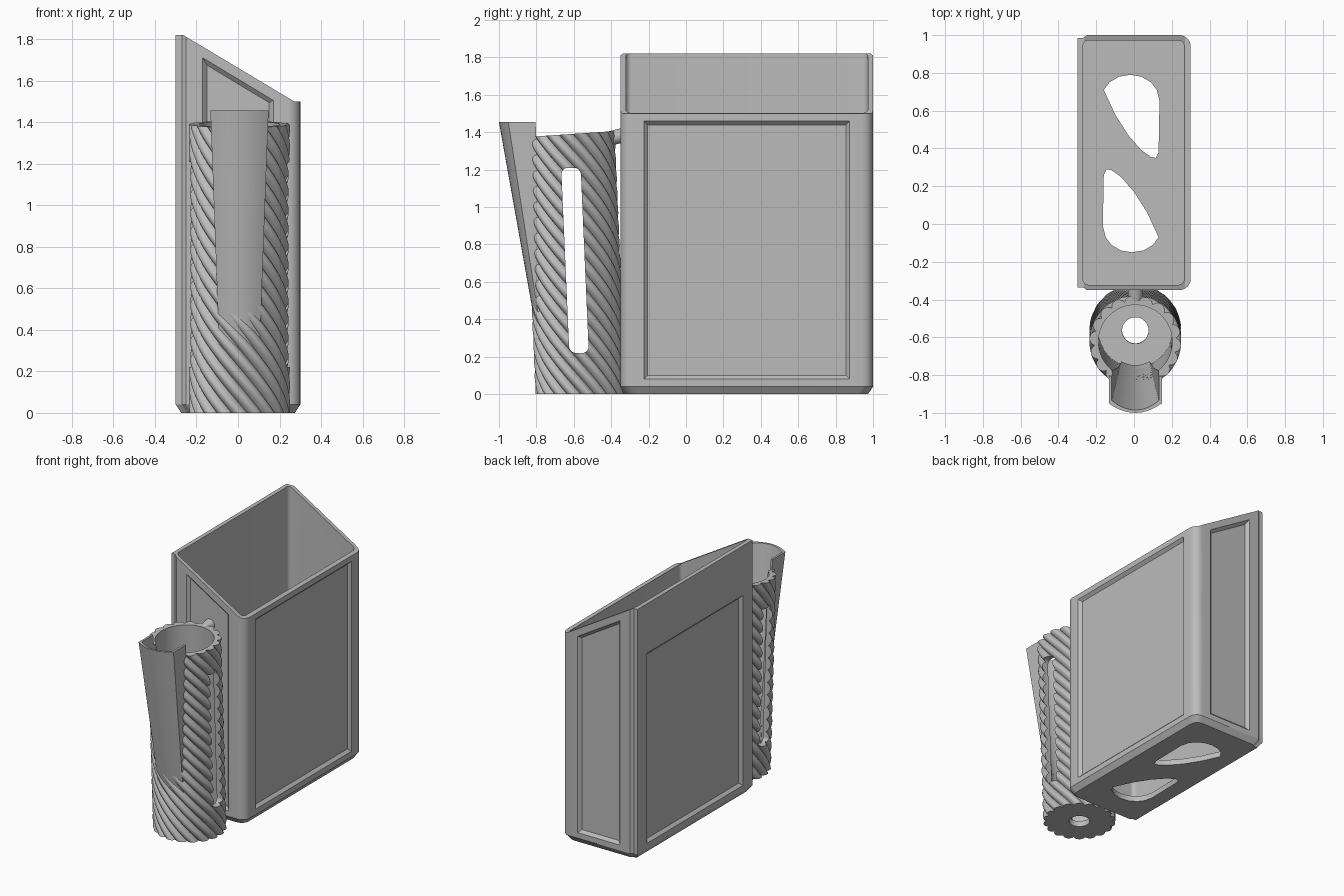
import bpy, bmesh
from math import sin, cos, pi, radians, sqrt

if "Cube" in bpy.data.objects:
    bpy.data.objects.remove(bpy.data.objects["Cube"])

grey = bpy.data.materials.new("plain grey")
grey.use_nodes = True
grey.diffuse_color = (0.5, 0.5, 0.5, 1)
grey.node_tree.nodes["Principled BSDF"].inputs["Base Color"].default_value = (0.5, 0.5, 0.5, 1)


def loft(name, rings, wrap=None):
    """Skin rings of equal length; cap the ends, or close the loop with an index shift."""
    bm = bmesh.new()
    rows = [[bm.verts.new(p) for p in ring] for ring in rings]
    n = len(rows[0])

    def bridge(a, b, shift=0):
        for i in range(n):
            j = (i + 1) % n
            bm.faces.new((a[i], a[j], b[(j - shift) % n], b[(i - shift) % n]))

    for a, b in zip(rows, rows[1:]):
        bridge(a, b)
    if wrap is None:
        bm.faces.new(rows[0])
        bm.faces.new(rows[-1])
    else:
        bridge(rows[-1], rows[0], wrap)
    bmesh.ops.recalc_face_normals(bm, faces=bm.faces)
    mesh = bpy.data.meshes.new(name)
    bm.to_mesh(mesh)
    bm.free()
    mesh.materials.append(grey)
    ob = bpy.data.objects.new(name, mesh)
    bpy.context.collection.objects.link(ob)
    return ob


def activate(ob):
    bpy.ops.object.select_all(action='DESELECT')
    ob.select_set(True)
    bpy.context.view_layer.objects.active = ob


def cut(ob, cutter):
    cutter.hide_render = True
    mod = ob.modifiers.new("cut", 'BOOLEAN')
    mod.operation, mod.solver, mod.object = 'DIFFERENCE', 'EXACT', cutter
    activate(ob)
    bpy.ops.object.modifier_apply(modifier=mod.name)
    bpy.data.objects.remove(cutter)


def smooth(ob, angle):
    activate(ob)
    bpy.ops.object.shade_smooth_by_angle(angle=radians(angle))


def arc(cx, cy, r, start, steps=6):
    return [(cx + r * cos(start + pi / 2 * i / steps), cy + r * sin(start + pi / 2 * i / steps))
            for i in range(steps + 1)]


def rounded(x0, x1, y0, y1, r):
    return (arc(x1 - r, y1 - r, r, 0) + arc(x0 + r, y1 - r, r, pi / 2)
            + arc(x0 + r, y0 + r, r, pi) + arc(x1 - r, y0 + r, r, 1.5 * pi))


# Bin: outer block with rounded right corners, stepped left edge and chamfered foot
MID = 0.325
outline = (arc(0.24, 0.94, 0.06, 0) + [(-0.25, 1), (-0.27, 0.985), (-0.3, 0.985),
           (-0.3, -0.335), (-0.27, -0.335), (-0.25, -0.35)] + arc(0.24, -0.29, 0.06, 1.5 * pi))
foot = [(x * 0.91, MID + (y - MID) * 0.96, 0) for x, y in outline]
bin_body = loft("bin_body", [foot] + [[(x, y, z) for x, y in outline] for z in (0.04, 2)])

# Slanted rim, then the cavity
rim = [(-0.4, 1.82), (-0.265, 1.82), (0.27, 1.5), (0.4, 1.5), (0.4, 2.2), (-0.4, 2.2)]
cut(bin_body, loft("rim_cutter", [[(x, y, z) for x, z in rim] for y in (-0.5, 1.2)]))
cavity = rounded(-0.27, 0.265, -0.322, 0.972, 0.03)
cut(bin_body, loft("cavity_cutter", [[(x, y, z) for x, y in cavity] for z in (0.04, 2.1)]))


# Recessed panels with sloped borders
def panel(d, w, z_left, z_right):
    slope = (z_right - z_left) / (2 * w)
    fall = d * sqrt(1 + slope * slope)
    z0 = 0.08 + d
    return [(-w + d, z0), (w - d, z0), (w - d, z_right - slope * d - fall),
            (-w + d, z_left + slope * d - fall)]


D = 0.02
for side in (1, -1):
    cut(bin_body, loft("side_panel_cutter", [
        [(side * (0.3 - d), MID + u, z) for u, z in panel(d, 0.55, 1.46, 1.46)] for d in (-D, D)]))
    cut(bin_body, loft("end_panel_cutter", [
        [(u, MID + side * (0.675 - d), z) for u, z in panel(d, 0.17, 1.71, 1.505)] for d in (-D, D)]))

# Two leaf-shaped drain holes in the floor, each the other turned half round
leaf = [(-0.16, 0.71), (-0.13, 0.75), (-0.08, 0.78), (-0.02, 0.79), (0.04, 0.78), (0.09, 0.75),
        (0.12, 0.71), (0.135, 0.65), (0.13, 0.38), (0.115, 0.35), (0.09, 0.355), (0.04, 0.39),
        (-0.03, 0.47), (-0.1, 0.58)]
for hole in (leaf, [(-0.03 - x, 0.64 - y) for x, y in leaf]):
    cut(bin_body, loft("drain_cutter", [[(x, y, z) for x, y in hole] for z in (-0.1, 0.1)]))
smooth(bin_body, 30)

# Leaning holder tube with twisted rounded ribs
CX, CY, LEAN, HEIGHT = 0.007, -0.562, 0.044, 1.39
RIBS, SEG, TURN = 18, 8, 126
N = RIBS * SEG


def tube_ring(t, twist, radius=None):
    ring = []
    for i in range(N):
        a = 2 * pi * (i - TURN * twist) / N
        r = radius or 0.217 + 0.026 * abs(sin(pi * i / SEG)) ** 0.7
        z = t * (HEIGHT + 0.068 * r * sin(a))
        ring.append((CX + r * cos(a), CY - LEAN * z + r * sin(a), z))
    return ring


LEVELS = 64
rings = [tube_ring(i / LEVELS, i / LEVELS) for i in range(LEVELS + 1)]
rings += [tube_ring(t, 1, r) for t, r in ((1, 0.195), (0.03, 0.195), (0.03, 0.07), (0, 0.07))]
holder_tube = loft("holder_tube", rings, wrap=TURN)

# Long slot through both sides of the tube
slot = rounded(-0.052, 0.052, 0.22, 1.21, 0.035)
cut(holder_tube, loft("slot_cutter", [
    [(x, CY - LEAN * z + u, z) for u, z in slot] for x in (-0.5, 0.5)]))


# Flared trough on the front of the tube
def bow(z, inset=0):
    f = (z - 0.12) / 1.335
    w = 0.09 + 0.05 * f - inset
    front = -0.762 - 0.238 * f + inset
    depth = 0.02 + 0.03 * f
    return [(CX + w * k / 5, front + depth * (k / 5) ** 2, z) for k in range(-5, 6)]


def trough_ring(z):
    back = -0.735 - 0.07 * (z - 0.12) / 1.335
    outer, inner = bow(z), bow(z, 0.015)
    return ([(outer[0][0], back, z)] + outer + [(outer[-1][0], back, z), (inner[-1][0], back, z)]
            + inner[::-1] + [(inner[0][0], back, z)])


def opening_ring(z):
    inner = bow(z, 0.015)
    return inner + [(inner[-1][0], -0.66, z), (inner[0][0], -0.66, z)]


cut(holder_tube, loft("opening_cutter", [opening_ring(z) for z in (0.14, 1.6)]))
smooth(holder_tube, 40)
front_trough = loft("front_trough", [trough_ring(z) for z in (0.12, 1.455)])
smooth(front_trough, 30)

# Peg joining the tube to the bin
peg = []
for y, z in ((-0.425, 1.362), (-0.335, 1.385)):
    peg.append([(CX + 0.04 * cos(2 * pi * i / 24), y, z + 0.04 * sin(2 * pi * i / 24))
                for i in range(24)])
smooth(loft("joining_peg", peg), 30)
